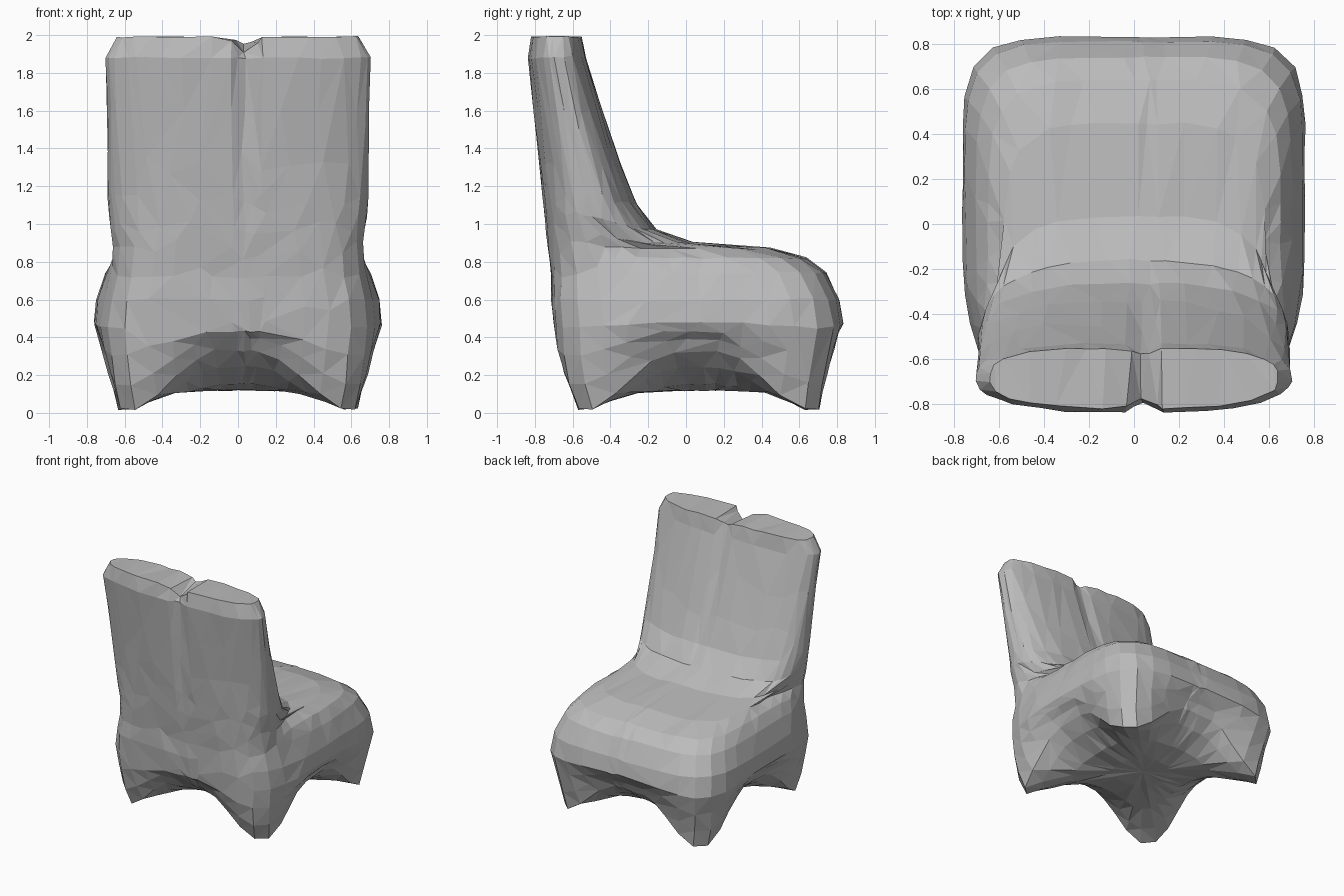
import bpy, bmesh, math, random

if "Cube" in bpy.data.objects:
    bpy.data.objects.remove(bpy.data.objects["Cube"])
random.seed(4)

# Material
fabric = bpy.data.materials.new("plain grey")
fabric.use_nodes = True
GREY = (0.5, 0.5, 0.5, 1)
fabric.diffuse_color = GREY
fabric.node_tree.nodes["Principled BSDF"].inputs["Base Color"].default_value = GREY

# Horizontal sections: height at the seat, height at the backrest, arch lift,
# rear y, seat y, back half width, seat half width, seat and rear squareness
SECTIONS = [
    (0.01, 0.01, 0.32, -0.60, 0.72, 0.65, 0.65, 10, 7),
    (0.14, 0.14, 0.25, -0.65, 0.75, 0.68, 0.69, 8, 7),
    (0.30, 0.30, 0.13, -0.69, 0.79, 0.71, 0.73, 6.5, 6),
    (0.45, 0.45, 0.03, -0.70, 0.83, 0.73, 0.76, 6, 6),
    (0.60, 0.60, 0.00, -0.71, 0.81, 0.71, 0.75, 5.5, 6),
    (0.74, 0.72, 0.00, -0.71, 0.74, 0.69, 0.70, 5, 5.5),
    (0.82, 0.80, 0.00, -0.72, 0.64, 0.69, 0.65, 4.5, 5),
    (0.87, 0.88, 0.00, -0.73, 0.45, 0.69, 0.58, 4, 4.5),
    (0.90, 0.96, 0.00, -0.74, 0.04, 0.69, 0.59, 3, 3.5),
    (0.97, 1.05, 0.00, -0.75, -0.16, 0.69, 0.64, 2.6, 3),
    (1.10, 1.15, 0.00, -0.76, -0.26, 0.69, 0.68, 2.5, 2.7),
    (1.30, 1.32, 0.00, -0.78, -0.34, 0.69, 0.69, 2.5, 2.5),
    (1.60, 1.60, 0.00, -0.81, -0.44, 0.69, 0.69, 2.6, 2.4),
    (1.88, 1.88, 0.00, -0.84, -0.53, 0.70, 0.70, 2.8, 2.4),
    (1.99, 1.99, 0.00, -0.82, -0.55, 0.64, 0.64, 3, 2.6),
]


def smooth(a, b, v):
    t = max(0, min(1, (v - a) / (b - a)))
    return t * t * (3 - 2 * t)


# Ray angles, mirrored front to back, with extra rays beside the seam
half = sorted([7.5 * i + 3.75 for i in range(24) if i not in (11, 12)]
              + [81, 84, 87, 90, 93])
ANGLES = [math.radians(a) for a in half] + [math.radians(-a) for a in reversed(half)]
N = len(ANGLES)


def section_point(row, a):
    z, z_back, lift, y0, y1, back_w, seat_w, seat_n, rear_n = row
    c, s = math.cos(a), math.sin(a)
    n = rear_n if s < 0 else seat_n
    r = (abs(c) ** n + abs(s) ** n) ** (-1 / n)
    y = (y0 + y1) / 2 + r * s * (y1 - y0) / 2
    x = r * c * (back_w + (seat_w - back_w) * smooth(-0.6, -0.15, y))
    z += (z_back - z) * smooth(-0.2, -0.6, y)
    z += lift * (1 - abs(math.sin(2 * a)) ** 4)
    # vertical seam in the backrest
    groove = max(0, 1 - abs(x - 0.04) / 0.09) * smooth(0.8, 1.9, z)
    y += groove * (0.05 if s < 0 else -0.03)
    if row is SECTIONS[-1]:
        z -= groove * (0.09 if s < 0 else 0.04)
    return x, y, z


bm = bmesh.new()
rings = [[bm.verts.new(section_point(row, a)) for a in ANGLES] for row in SECTIONS]

# Hollow underside between the four feet, with a low belly
belly = (0, 0.1, 0.12)
under = []
for k, blend in ((0.85, 0.4), (0.6, 0.85), (0.3, 1)):
    under.insert(0, [bm.verts.new([belly[i] + (v.co[i] - belly[i]) * (k if i < 2 else 1 - blend)
                                   for i in range(3)]) for v in rings[0]])
rings = under + rings
for low, high in zip(rings, rings[1:]):
    for i in range(N):
        j = (i + 1) % N
        bm.faces.new((low[i], low[j], high[j], high[i]))
centre = bm.verts.new(belly)
for i in range(N):
    bm.faces.new((rings[0][(i + 1) % N], rings[0][i], centre))

# Top of the backrest, bridged rear to front so the seam runs across it
top = rings[-1]
for i in range(N // 2 - 1):
    bm.faces.new((top[i], top[i + 1], top[N - 2 - i], top[N - 1 - i]))

# Slightly uneven faceted surface
for v in bm.verts:
    v.co.x += random.uniform(-0.004, 0.004)
    v.co.y += random.uniform(-0.004, 0.004)
    v.co.z += random.uniform(-0.006, 0.006)
bmesh.ops.recalc_face_normals(bm, faces=bm.faces[:])
bmesh.ops.triangulate(bm, faces=bm.faces[:])

mesh = bpy.data.meshes.new("armless_chair")
bm.to_mesh(mesh)
bm.free()
mesh.materials.append(fabric)
chair = bpy.data.objects.new("armless_chair", mesh)
bpy.context.collection.objects.link(chair)

# Coarser, irregular facets
simplify = chair.modifiers.new("Simplify", 'DECIMATE')
simplify.ratio = 0.6
